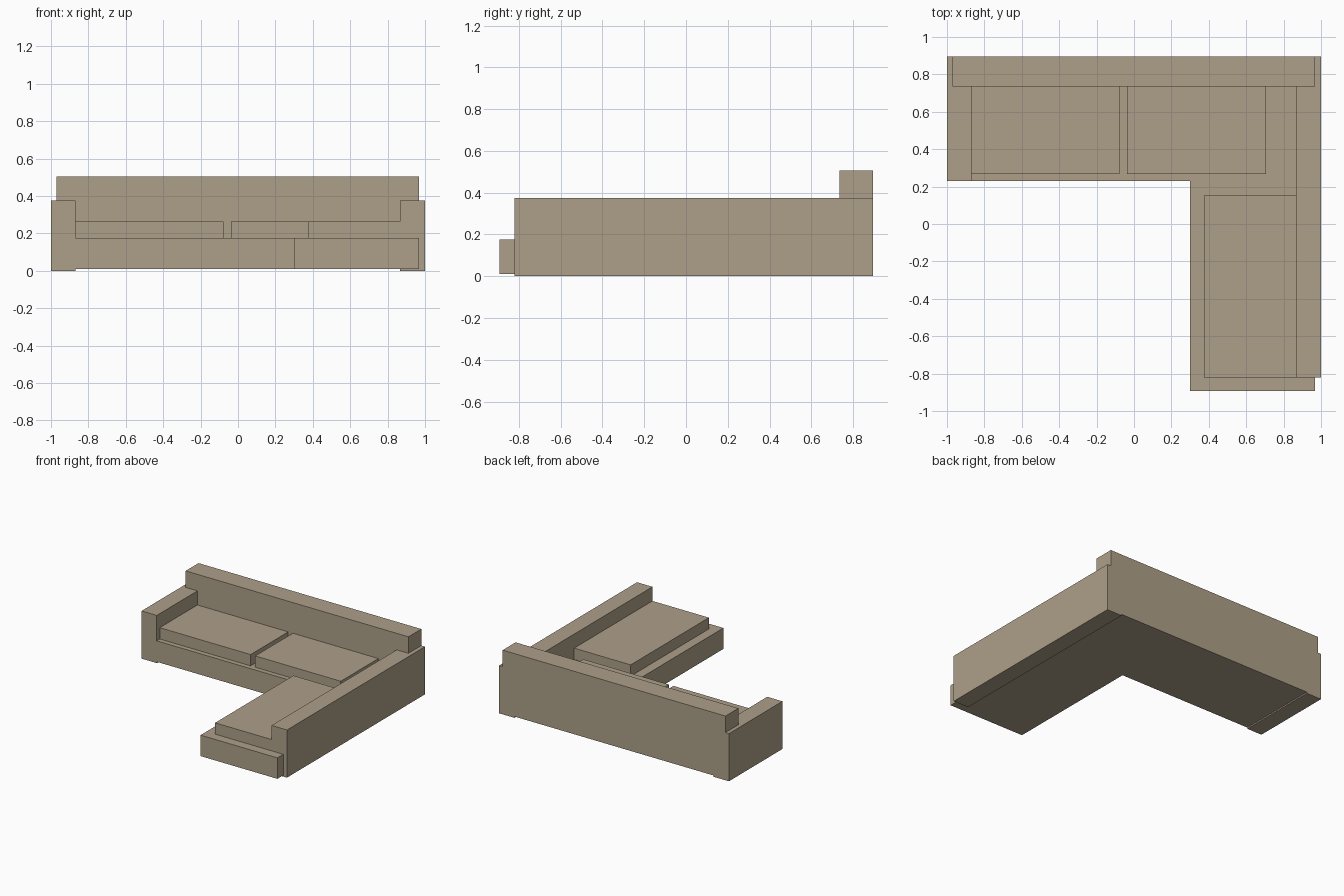
import bpy, bmesh

if "Cube" in bpy.data.objects:
    bpy.data.objects.remove(bpy.data.objects["Cube"])

# Single upholstery colour
fabric = bpy.data.materials.new("beige_fabric")
fabric.diffuse_color = (0.423, 0.352, 0.251, 1)
fabric.use_nodes = True
fabric.node_tree.nodes["Principled BSDF"].inputs["Base Color"].default_value = fabric.diffuse_color


def prism(name, outline, z0, z1):
    """Extrude a counter-clockwise floor outline from z0 to z1."""
    bm = bmesh.new()
    face = bm.faces.new([bm.verts.new((x, y, z0)) for x, y in outline])
    top = bmesh.ops.extrude_face_region(bm, geom=[face])["geom"]
    for v in top:
        if isinstance(v, bmesh.types.BMVert):
            v.co.z = z1
    bmesh.ops.recalc_face_normals(bm, faces=bm.faces)
    mesh = bpy.data.meshes.new(name)
    bm.to_mesh(mesh)
    bm.free()
    mesh.materials.append(fabric)
    obj = bpy.data.objects.new(name, mesh)
    bpy.context.collection.objects.link(obj)
    return obj


def box(name, x0, x1, y0, y1, z0, z1):
    return prism(name, [(x0, y0), (x1, y0), (x1, y1), (x0, y1)], z0, z1)


FLOOR, SEAT, CUSHION, ARM, BACK = 0.01, 0.175, 0.264, 0.375, 0.505

# L-shaped base with chaise
prism("seat_base", [(-0.97, 0.23), (0.30, 0.23), (0.30, -0.893), (0.968, -0.893),
                    (0.968, 0.893), (-0.97, 0.893)], FLOOR, SEAT)

# Backrest and arms
box("backrest", -0.97, 0.968, 0.735, 0.895, FLOOR, BACK)
box("left_arm", -1.0, -0.868, 0.23, 0.895, 0, ARM)
box("right_arm", 0.866, 1.0, -0.82, 0.895, 0, ARM)

# Loose seat cushions
box("left_cushion", -0.868, -0.078, 0.268, 0.735, SEAT, CUSHION)
box("middle_cushion", -0.038, 0.706, 0.268, 0.735, SEAT, CUSHION)
box("chaise_cushion", 0.375, 0.866, -0.82, 0.152, SEAT, CUSHION)
